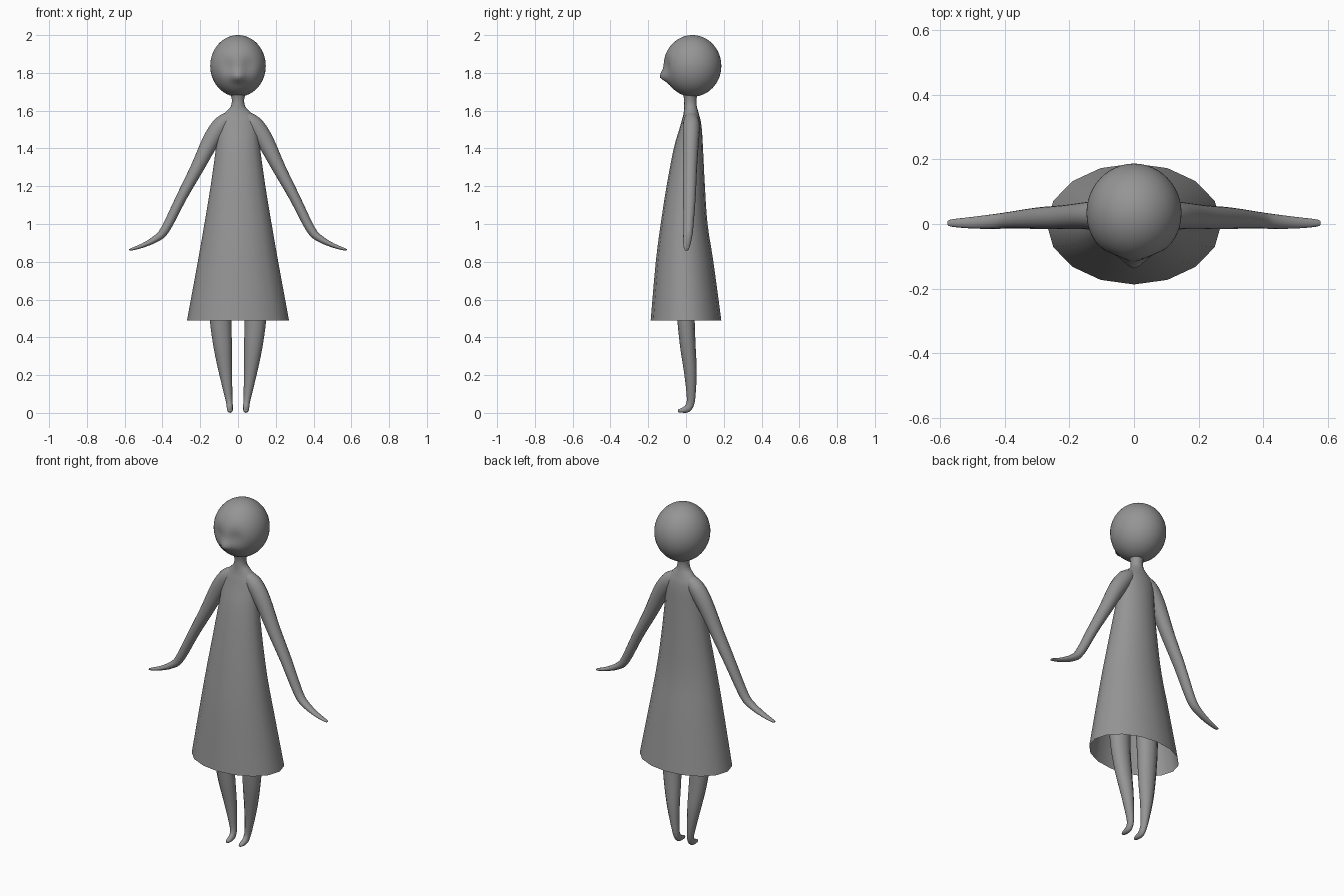
import bpy, bmesh
from math import cos, sin, pi, exp
from mathutils import Vector

if "Cube" in bpy.data.objects:
    bpy.data.objects.remove(bpy.data.objects["Cube"])

grey = bpy.data.materials.new("dark_grey")
grey.diffuse_color = (0.3, 0.3, 0.3, 1)
grey.use_nodes = True
grey.node_tree.nodes["Principled BSDF"].inputs["Base Color"].default_value = grey.diffuse_color


def spline(keys, steps):
    """Smoothly interpolate key tuples (Catmull-Rom)."""
    out = []
    for i in range(len(keys) - 1):
        p = [Vector(keys[min(max(i + k, 0), len(keys) - 1)]) for k in (-1, 0, 1, 2)]
        for s in range(steps):
            t = s / steps
            out.append(0.5 * (2 * p[1] + (p[2] - p[0]) * t
                              + (2 * p[0] - 5 * p[1] + 4 * p[2] - p[3]) * t * t
                              + (3 * p[1] - p[0] - 3 * p[2] + p[3]) * t ** 3))
    return out + [Vector(keys[-1])]


def finish(name, bm, mirror=False):
    bmesh.ops.recalc_face_normals(bm, faces=bm.faces)
    for f in bm.faces:
        f.smooth = True
    me = bpy.data.meshes.new(name)
    bm.to_mesh(me)
    bm.free()
    me.materials.append(grey)
    ob = bpy.data.objects.new(name, me)
    bpy.context.collection.objects.link(ob)
    if mirror:
        ob.modifiers.new("mirror", 'MIRROR')
    return ob


def loft(name, keys, u, sides, steps=3, axis=None, cap_start=True, mirror=False):
    """Elliptical tube through keys (x, y, z, radius along u, radius across)."""
    bm = bmesh.new()
    u = Vector(u)
    pts = spline(keys, steps)
    rings = []
    for i, p in enumerate(pts):
        a, b = pts[max(i - 1, 0)], pts[min(i + 1, len(pts) - 1)]
        t = Vector(axis) if axis else Vector(b[:3]) - Vector(a[:3])
        v = t.cross(u).normalized()
        rings.append([bm.verts.new(Vector(p[:3]) + u * p[3] * cos(2 * pi * k / sides)
                                   + v * p[4] * sin(2 * pi * k / sides))
                      for k in range(sides)])
    for r, s in zip(rings, rings[1:]):
        for k in range(sides):
            n = (k + 1) % sides
            bm.faces.new((r[k], r[n], s[n], s[k]))
    if cap_start:
        bm.faces.new(rings[0])
    bm.faces.new(rings[-1])
    return finish(name, bm, mirror)


# Dress, shoulders and neck: z, front y, back y, half width; open at the hem
profile = [(0.49, -.187, .187, .27), (0.8, -.16, .145, .213), (1.0, -.134, .114, .178),
           (1.2, -.103, .10, .145), (1.4, -.065, .09, .117), (1.5, -.036, .084, .108),
           (1.55, -.022, .077, .10), (1.575, -.015, .07, .083), (1.6, -.011, .063, .058),
           (1.625, -.01, .057, .037), (1.66, -.01, .055, .033), (1.70, -.02, .065, .042)]
loft("dress_and_neck", [(0, (f + b) / 2, z, w, (b - f) / 2) for z, f, b, w in profile],
     (1, 0, 0), 16, axis=(0, 0, 1), cap_start=False)

# Arms with tapering hands, rooted inside the shoulders
loft("arms", [(.04, .027, 1.57, .032, .03), (.083, .028, 1.53, .044, .045),
              (.123, .027, 1.475, .044, .047), (.16, .025, 1.41, .041, .043),
              (.22, .021, 1.29, .037, .035), (.30, .018, 1.14, .033, .028),
              (.383, .012, .975, .026, .024), (.43, .008, .925, .023, .019),
              (.50, .004, .888, .018, .012), (.56, .003, .867, .012, .007),
              (.576, .003, .863, .007, .004)],
     (0, 1, 0), 16, mirror=True)

# Legs ending in small forward feet
loft("legs", [(.098, -.01, .80, .07, .06), (.095, -.005, .62, .062, .052),
              (.092, 0, .49, .057, .046), (.081, .01, .35, .049, .041),
              (.067, .023, .22, .036, .034), (.052, .027, .10, .022, .024),
              (.045, .023, .05, .017, .021), (.043, .006, .022, .016, .020),
              (.042, -.025, .013, .014, .012), (.042, -.042, .011, .008, .007)],
     (1, 0, 0), 12, mirror=True)

# Head with pointed nose and shallow eye hollows
bm = bmesh.new()
bmesh.ops.create_uvsphere(bm, u_segments=48, v_segments=32, radius=1)
for v in bm.verts:
    x, y, z = v.co.x * .147, v.co.y * .153 + .034, v.co.z * .163 + 1.837
    if v.co.y < 0:
        height = .022 if z < 1.776 else .035
        y -= .03 * exp(-(x / .036) ** 2 - ((z - 1.776) / height) ** 2)
        y += .014 * exp(-((abs(x) - .055) / .035) ** 2 - ((z - 1.835) / .045) ** 2)
    v.co = (x, y, z)
finish("head", bm)
